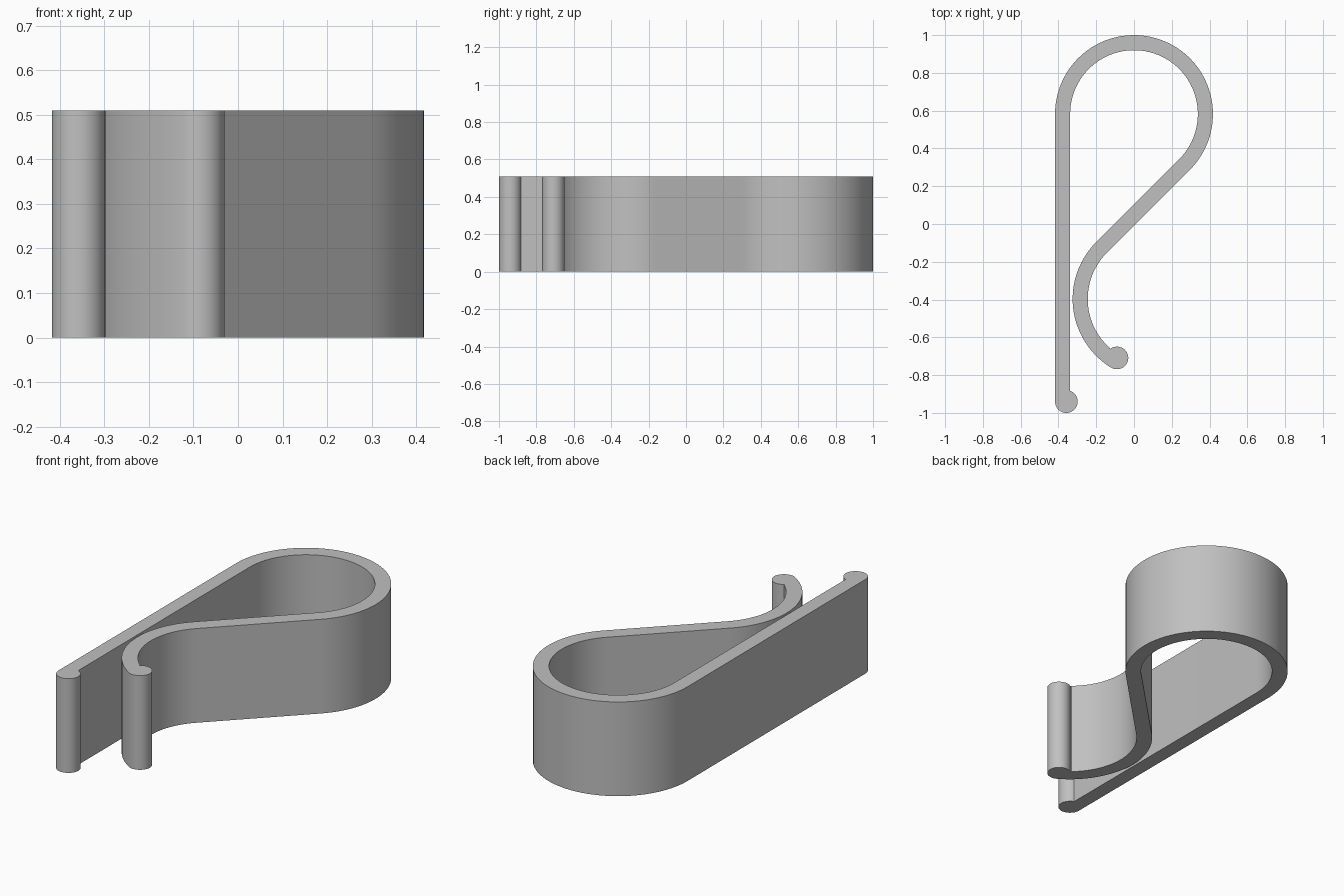
import bpy, bmesh, math
from mathutils import Vector

default = bpy.data.objects.get("Cube")
if default:
    bpy.data.objects.remove(default, do_unlink=True)

HEIGHT = 0.51
HALF = 0.04          # half the strip thickness
BULB = 0.06          # radius of the rounded lips
LOOP, LOOP_R = Vector((0, 0.582)), 0.378
HOOK, HOOK_R = Vector((0.101, -0.397)), 0.386
HOOK_END = 238.5
LIP_SWEEP = 250.5    # lip arc from its tangent edge round to the inner face


def polar(centre, radius, degrees):
    a = math.radians(degrees)
    return centre + radius * Vector((math.cos(a), math.sin(a)))


def arc(centre, radius, start, end, steps):
    return [polar(centre, radius, start + (end - start) * i / steps)
            for i in range(steps + 1)]


# Lip centres, each flush with one face of the strip
back_lip = Vector((-LOOP_R - HALF + BULB, -0.94))
hook_lip = polar(HOOK, HOOK_R + HALF - BULB, HOOK_END)

# Closed outline: outer loop, inside of hook, hook lip, back again, straight lip
outline = arc(LOOP, LOOP_R + HALF, 180, -45, 56)
outline += arc(HOOK, HOOK_R - HALF, 135, HOOK_END - 10, 26)
outline += arc(hook_lip, BULB, HOOK_END + LIP_SWEEP, HOOK_END, 28)
outline += arc(HOOK, HOOK_R + HALF, HOOK_END, 135, 28)[1:]
outline += arc(LOOP, LOOP_R - HALF, -45, 180, 56)
outline += arc(back_lip, BULB, 180 + LIP_SWEEP, 180, 28)

# Extrude the outline into the clip
bm = bmesh.new()
base = bm.faces.new([bm.verts.new((p.x, p.y, 0)) for p in outline])
top = bmesh.ops.extrude_face_region(bm, geom=[base], use_keep_orig=True)
bmesh.ops.translate(bm, vec=(0, 0, HEIGHT),
                    verts=[g for g in top["geom"] if isinstance(g, bmesh.types.BMVert)])
bmesh.ops.recalc_face_normals(bm, faces=bm.faces)
mesh = bpy.data.meshes.new("spring_clip")
bm.to_mesh(mesh)
bm.free()
clip = bpy.data.objects.new("spring_clip", mesh)
bpy.context.collection.objects.link(clip)

# Plain grey finish
grey = bpy.data.materials.new("light_grey")
grey.use_nodes = True
colour = (0.53, 0.53, 0.53, 1)
grey.diffuse_color = colour
grey.node_tree.nodes["Principled BSDF"].inputs["Base Color"].default_value = colour
mesh.materials.append(grey)

# Smooth curved walls, crisp rims
bpy.ops.object.select_all(action='DESELECT')
clip.select_set(True)
bpy.context.view_layer.objects.active = clip
bpy.ops.object.shade_smooth_by_angle(angle=math.radians(30))
